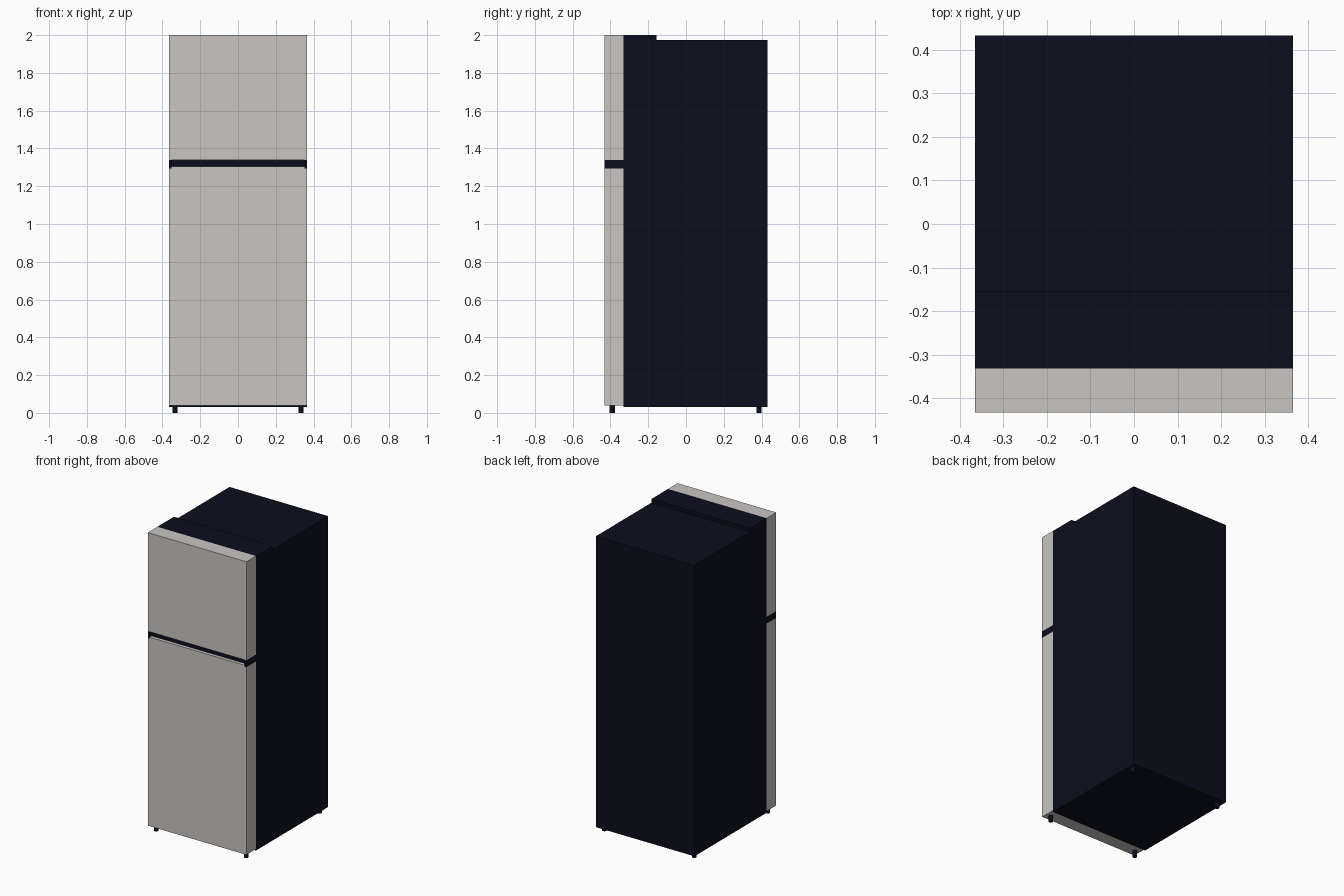
import bpy
import bmesh
from mathutils import Matrix, Vector

cube = bpy.data.objects.get("Cube")
if cube:
    bpy.data.objects.remove(cube, do_unlink=True)


def material(name, color):
    mat = bpy.data.materials.new(name)
    mat.use_nodes = True
    mat.diffuse_color = color
    mat.node_tree.nodes["Principled BSDF"].inputs["Base Color"].default_value = color
    return mat


navy = material("dark navy", (0.0037, 0.004, 0.0137, 1))
silver = material("warm silver", (0.584, 0.558, 0.533, 1))


def finish(name, bm, mat):
    mesh = bpy.data.meshes.new(name)
    bm.to_mesh(mesh)
    bm.free()
    mesh.materials.append(mat)
    obj = bpy.data.objects.new(name, mesh)
    bpy.context.collection.objects.link(obj)
    return obj


def box(name, x, y, z, mat):
    """Box from (low, high) ranges on each axis."""
    bm = bmesh.new()
    size = [r[1] - r[0] for r in (x, y, z)]
    centre = Vector([(r[0] + r[1]) / 2 for r in (x, y, z)])
    bmesh.ops.create_cube(bm, size=1, matrix=Matrix.Translation(centre) @ Matrix.Diagonal((*size, 1)))
    return finish(name, bm, mat)


def foot(name, x, y, top):
    bm = bmesh.new()
    bmesh.ops.create_cone(bm, cap_ends=True, segments=16, radius1=0.014, radius2=0.014,
                          depth=top, matrix=Matrix.Translation((x, y, top / 2)))
    obj = finish(name, bm, navy)
    bpy.ops.object.select_all(action="DESELECT")
    obj.select_set(True)
    bpy.context.view_layer.objects.active = obj
    bpy.ops.object.shade_smooth_by_angle()


W = 0.365            # half width
FRONT, SEAM, BACK = -0.432, -0.331, 0.432
wide = (-W, W)
door = (FRONT, SEAM)

# Cabinet with the raised hinge cover behind the upper door
box("cabinet", wide, (SEAM, BACK), (0.03, 1.975), navy)
box("hinge_cover", wide, (SEAM, -0.155), (1.975, 2.0), navy)

# Doors
box("upper_door", wide, door, (1.34, 2.0), silver)
box("lower_door", wide, door, (0.04, 1.295), silver)

# Handle channel between the doors: light lip, dark recess, flush end caps
inner = W - 0.013
box("lower_door_lip", (-inner, inner), (FRONT, FRONT + 0.022), (1.295, 1.304), silver)
box("handle_recess", (-inner, inner), (FRONT + 0.022, SEAM), (1.295, 1.34), navy)
for side, s in (("left", 1), ("right", -1)):
    box(side + "_handle_cap", sorted((s * inner, s * W)), door, (1.295, 1.34), navy)

    # Levelling feet
    foot("front_" + side + "_foot", s * 0.333, -0.39, 0.04)
    foot("back_" + side + "_foot", s * 0.333, 0.387, 0.03)
